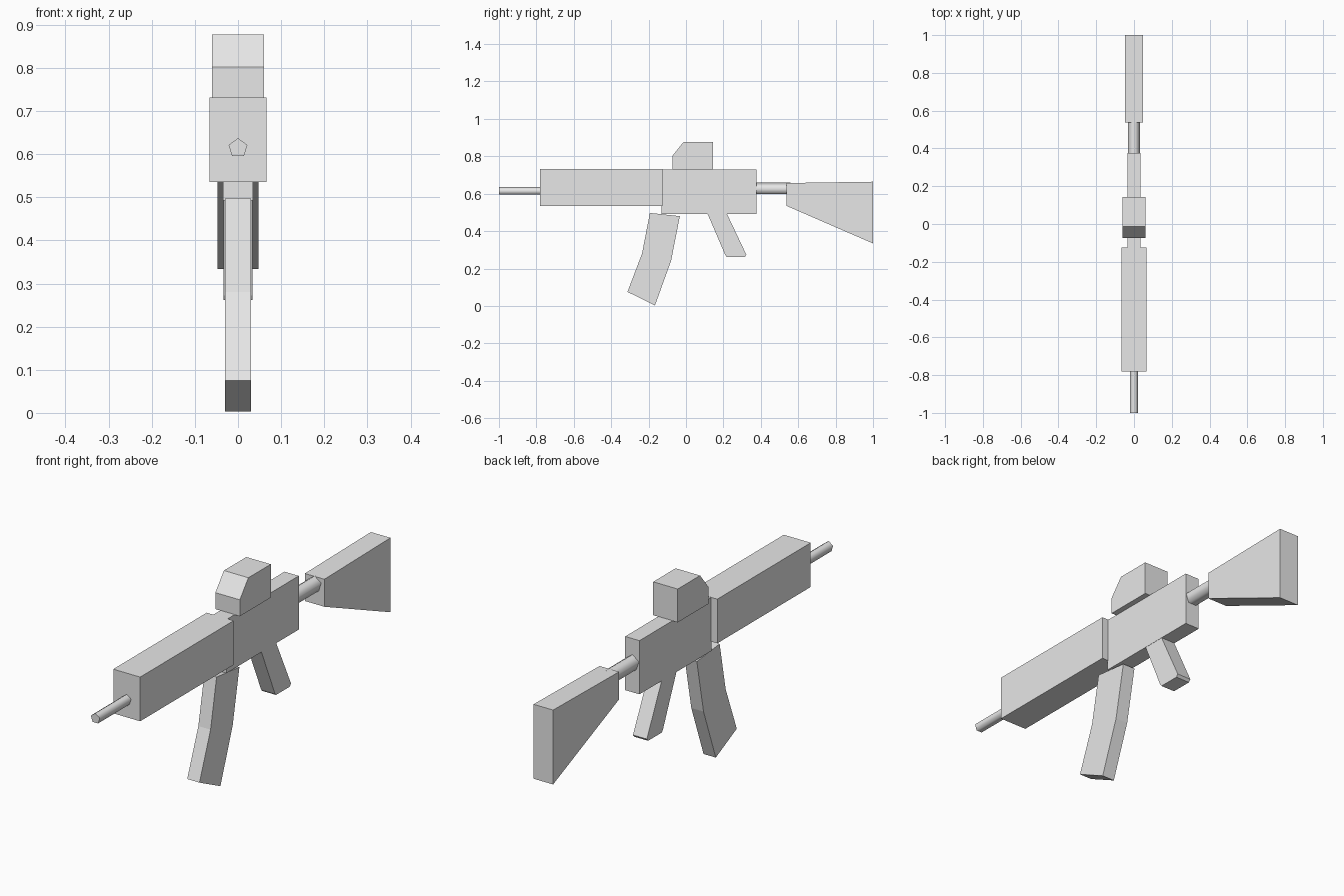
import bpy
import bmesh
import math

cube = bpy.data.objects.get("Cube")
if cube:
    bpy.data.objects.remove(cube, do_unlink=True)

# Single light grey finish
grey = bpy.data.materials.new("light_grey")
grey.use_nodes = True
grey.diffuse_color = (0.8, 0.8, 0.8, 1)
grey.node_tree.nodes["Principled BSDF"].inputs["Base Color"].default_value = (0.8, 0.8, 0.8, 1)


def extrude_x(name, start, end, outline, smooth=False):
    """Sweep a closed list of 3D outline points by the vector start -> end."""
    bm = bmesh.new()
    shift = [e - s for s, e in zip(start, end)]
    face = bm.faces.new([bm.verts.new([p + s for p, s in zip(pt, start)]) for pt in outline])
    swept = bmesh.ops.extrude_face_region(bm, geom=[face], use_keep_orig=True)
    moved = [g for g in swept["geom"] if isinstance(g, bmesh.types.BMVert)]
    bmesh.ops.translate(bm, verts=moved, vec=shift)
    bmesh.ops.recalc_face_normals(bm, faces=bm.faces)
    # Tubes are smooth around the sides with flat ends
    for f in bm.faces:
        f.smooth = smooth and abs(f.normal.y) < 0.5
    mesh = bpy.data.meshes.new(name)
    bm.to_mesh(mesh)
    bm.free()
    mesh.materials.append(grey)
    obj = bpy.data.objects.new(name, mesh)
    bpy.context.collection.objects.link(obj)
    return obj


def slab(name, half_width, profile):
    """Side profile of (y, z) points, given thickness across x."""
    return extrude_x(name, (-half_width, 0, 0), (half_width, 0, 0),
                     [(0, y, z) for y, z in profile])


def block(name, half_width, y0, y1, z0, z1):
    return slab(name, half_width, [(y0, z0), (y1, z0), (y1, z1), (y0, z1)])


def tube(name, radius, y0, y1, z):
    """Five-sided rod along y with a point at the top."""
    angles = [math.tau * i / 5 for i in range(5)]
    ring = [(radius * math.sin(a), 0, radius * math.cos(a)) for a in angles]
    return extrude_x(name, (0, y0, z), (0, y1, z), ring, smooth=True)


# Main body
block("handguard", 0.066, -0.78, -0.125, 0.535, 0.731)
block("receiver", 0.035, -0.13, 0.376, 0.492, 0.73)

# Rods at both ends
tube("barrel", 0.023, -1.0, -0.76, 0.614)
tube("stock_tube", 0.034, 0.36, 0.56, 0.625)

# Shoulder stock
slab("stock", 0.048, [(0.537, 0.535), (1.0, 0.334), (1.0, 0.664), (0.537, 0.657)])

# Sight with sloping front
slab("sight", 0.06, [(-0.073, 0.729), (0.144, 0.729), (0.144, 0.877),
                     (-0.013, 0.877), (-0.073, 0.802)])

# Hand grip
slab("grip", 0.034, [(0.112, 0.5), (0.217, 0.5), (0.22, 0.49), (0.323, 0.273),
                     (0.314, 0.262), (0.218, 0.262), (0.21, 0.272)])

# Bent magazine
slab("magazine", 0.03, [(-0.193, 0.497), (-0.033, 0.48), (-0.08, 0.24),
                        (-0.166, 0.003), (-0.313, 0.075), (-0.235, 0.28)])
